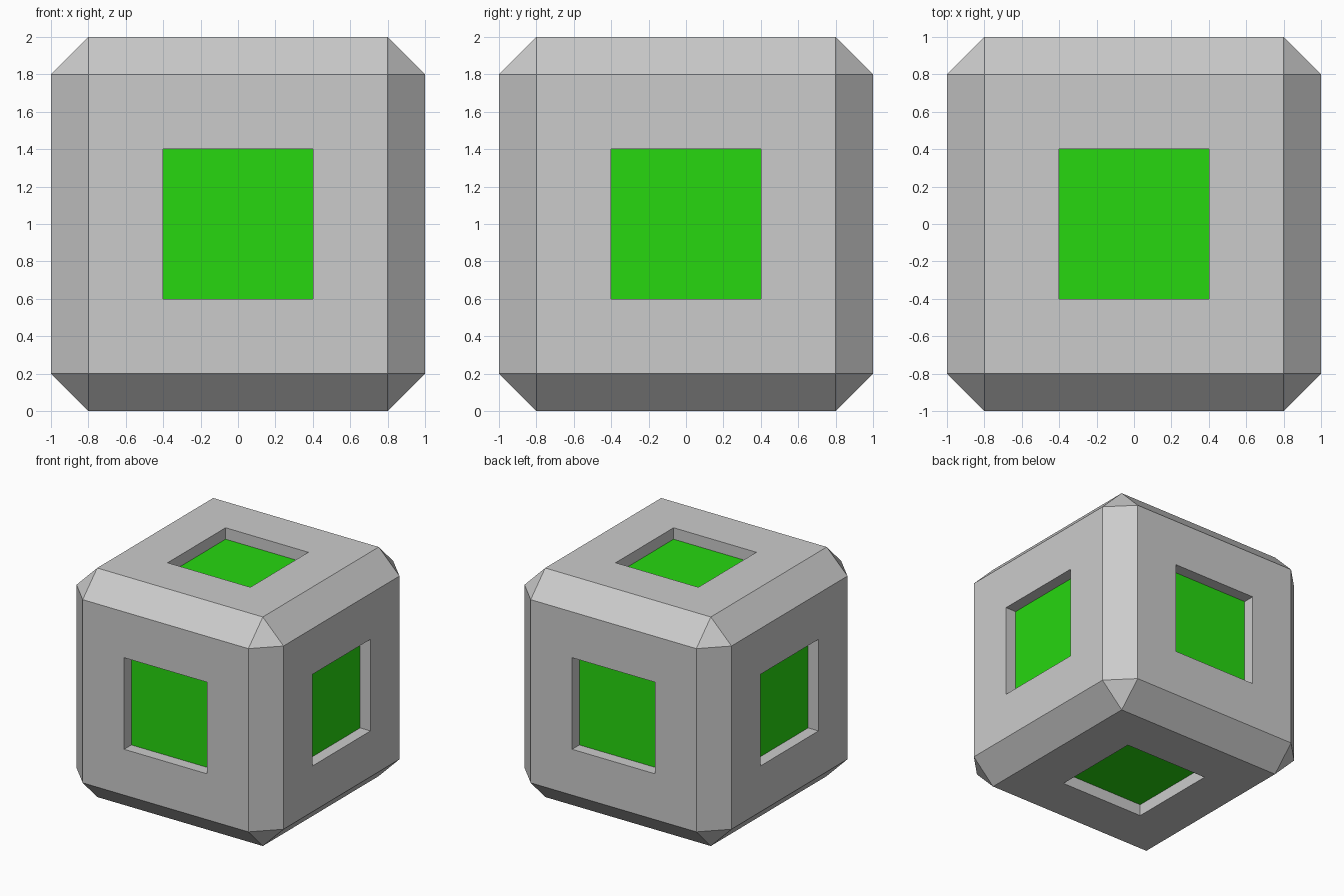
import bpy, bmesh
from mathutils import Matrix

if "Cube" in bpy.data.objects:
    bpy.data.objects.remove(bpy.data.objects["Cube"])


def material(name, color):
    m = bpy.data.materials.new(name)
    m.diffuse_color = (*color, 1.0)
    m.use_nodes = True
    m.node_tree.nodes["Principled BSDF"].inputs["Base Color"].default_value = m.diffuse_color
    return m


# Chamfered cube body
bm = bmesh.new()
bmesh.ops.create_cube(bm, size=2.0, matrix=Matrix.Translation((0, 0, 1)))
bmesh.ops.bevel(bm, geom=bm.edges[:], offset=0.2, offset_type='OFFSET',
                segments=1, profile=0.5, affect='EDGES')
bm.normal_update()

# Square recess in the middle of each of the six sides
sides = [f for f in bm.faces if max(abs(c) for c in f.normal) > 0.99]
bmesh.ops.inset_individual(bm, faces=sides, thickness=0.4, use_even_offset=True)
walls = bmesh.ops.inset_individual(bm, faces=sides, thickness=0.0, depth=0.0)
for f in sides:
    bmesh.ops.translate(bm, verts=f.verts[:], vec=f.normal * -0.1)

# Green recess floors
for f in sides:
    f.material_index = 1
bm.normal_update()

mesh = bpy.data.meshes.new("chamfered_cube")
bm.to_mesh(mesh)
bm.free()
mesh.materials.append(material("light_grey", (0.60, 0.60, 0.60)))
mesh.materials.append(material("bright_green", (0.02, 0.68, 0.005)))
cube = bpy.data.objects.new("chamfered_cube", mesh)
bpy.context.collection.objects.link(cube)
